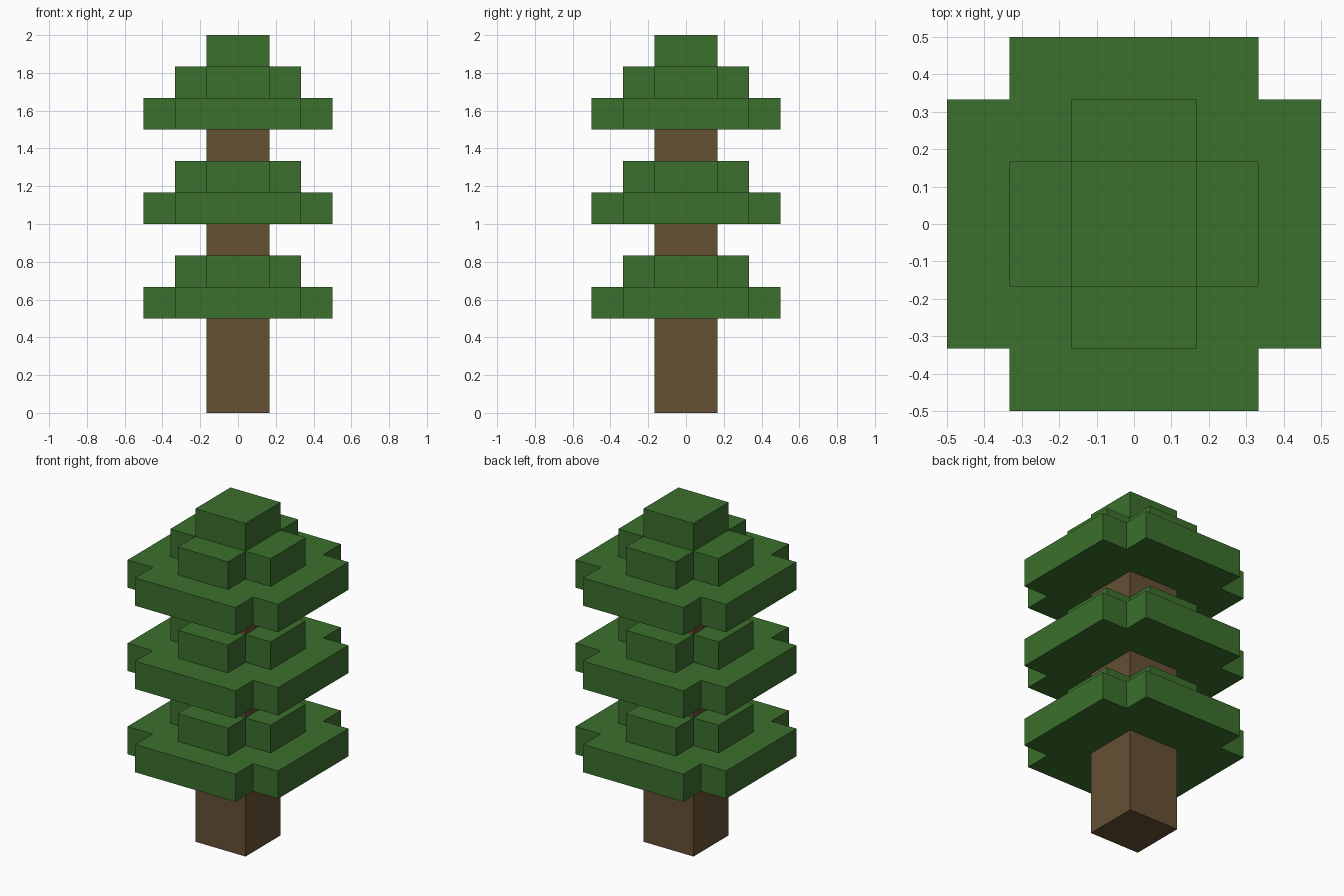
import bpy
import bmesh

U = 1 / 6  # block unit


def make_material(name, color):
    mat = bpy.data.materials.new(name)
    mat.use_nodes = True
    mat.diffuse_color = color
    mat.node_tree.nodes["Principled BSDF"].inputs["Base Color"].default_value = color
    return mat


def prism(name, outline, bottom, top, mat):
    """Extrude a flat outline between two heights, all in block units."""
    bm = bmesh.new()
    face = bm.faces.new([bm.verts.new((x * U, y * U, bottom * U)) for x, y in outline])
    ext = bmesh.ops.extrude_face_region(bm, geom=[face])
    verts = [g for g in ext["geom"] if isinstance(g, bmesh.types.BMVert)]
    bmesh.ops.translate(bm, verts=verts, vec=(0, 0, (top - bottom) * U))
    bmesh.ops.recalc_face_normals(bm, faces=bm.faces)
    mesh = bpy.data.meshes.new(name)
    bm.to_mesh(mesh)
    bm.free()
    mesh.materials.append(mat)
    obj = bpy.data.objects.new(name, mesh)
    bpy.context.collection.objects.link(obj)
    return obj


def square(r):
    return [(-r, -r), (r, -r), (r, r), (-r, r)]


def cross(reach, half):
    """Plus-shaped outline: one notched corner turned four times."""
    points = []
    x_y = [(reach, -half), (reach, half), (half, half)]
    for _ in range(4):
        points += x_y
        x_y = [(-y, x) for x, y in x_y]
    return points


cube = bpy.data.objects.get("Cube")
if cube:
    bpy.data.objects.remove(cube, do_unlink=True)

leaf_green = make_material("leaf green", (0.045, 0.162, 0.026, 1))
bark_brown = make_material("bark brown", (0.130, 0.082, 0.034, 1))

# Trunk sections and the leaf tiers resting on them
for label, trunk_base, tier_base in (("lower", 0, 3), ("middle", 5, 6), ("upper", 8, 9)):
    prism(f"{label}_trunk", square(1), trunk_base, tier_base, bark_brown)
    prism(f"{label}_wide_leaves", cross(3, 2), tier_base, tier_base + 1, leaf_green)
    prism(f"{label}_narrow_leaves", cross(2, 1), tier_base + 1, tier_base + 2, leaf_green)

# Crown block
prism("leaf_crown", square(1), 11, 12, leaf_green)
